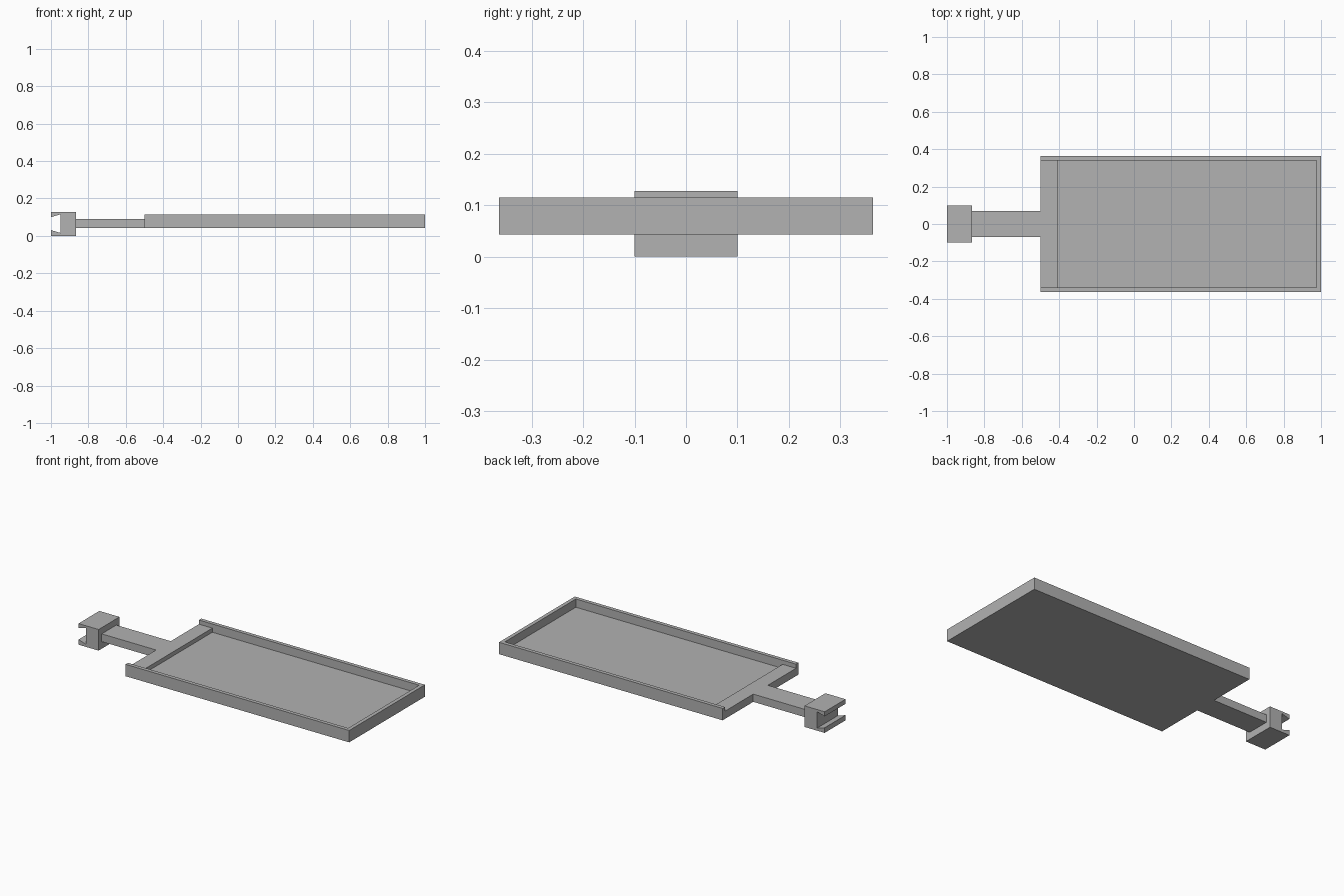
import bpy
import bmesh
from mathutils import Vector

cube = bpy.data.objects.get("Cube")
if cube:
    bpy.data.objects.remove(cube, do_unlink=True)

GREY = (0.445, 0.445, 0.445, 1.0)
grey = bpy.data.materials.new("plain grey")
grey.use_nodes = True
grey.diffuse_color = GREY
grey.node_tree.nodes["Principled BSDF"].inputs["Base Color"].default_value = GREY


def prism(name, points, offset):
    """Extrude a flat outline along an offset into a closed solid."""
    bm = bmesh.new()
    face = bm.faces.new([bm.verts.new(p) for p in points])
    grown = bmesh.ops.extrude_face_region(bm, geom=[face])["geom"]
    verts = [v for v in grown if isinstance(v, bmesh.types.BMVert)]
    bmesh.ops.translate(bm, verts=verts, vec=Vector(offset))
    bmesh.ops.recalc_face_normals(bm, faces=bm.faces)
    mesh = bpy.data.meshes.new(name)
    bm.to_mesh(mesh)
    bm.free()
    mesh.materials.append(grey)
    obj = bpy.data.objects.new(name, mesh)
    bpy.context.collection.objects.link(obj)
    return obj


def cut_box(target, x0, x1, half_y, z0, z1):
    """Remove a box-shaped volume from the target."""
    outline = [(x0, -half_y, z0), (x1, -half_y, z0), (x1, half_y, z0), (x0, half_y, z0)]
    cutter = prism("cutter", outline, (0, 0, z1 - z0))
    cutter.hide_render = True
    mod = target.modifiers.new("cut", "BOOLEAN")
    mod.operation = "DIFFERENCE"
    mod.solver = "EXACT"
    mod.object = cutter
    bpy.context.view_layer.objects.active = target
    bpy.ops.object.modifier_apply(modifier=mod.name)
    bpy.data.objects.remove(cutter, do_unlink=True)


BASE, LEDGE, FLOOR, RIM = 0.043, 0.09, 0.065, 0.115
WIDTH, INNER = 0.363, 0.34

# Tray and handle share one outline
half = [(-0.865, 0.07), (-0.5, 0.07), (-0.5, WIDTH), (1.0, WIDTH)]
outline = half + [(x, -y) for x, y in reversed(half)]
tray = prism("tray_with_handle", [(x, y, BASE) for x, y in outline], (0, 0, RIM - BASE))

# Open channel down to the ledge, then the recessed floor
cut_box(tray, -1.2, 0.977, INNER, LEDGE, 0.3)
cut_box(tray, -0.41, 0.977, INNER, FLOOR, 0.2)

# Grip block with an undercut slot across its end
profile = [(-0.865, 0), (-0.865, 0.128), (-1, 0.128), (-1, 0.1), (-0.95, 0.115),
           (-0.95, 0.016), (-1, 0.031), (-1, 0)]
prism("slotted_end_block", [(x, -0.1, z) for x, z in profile], (0, 0.2, 0))
